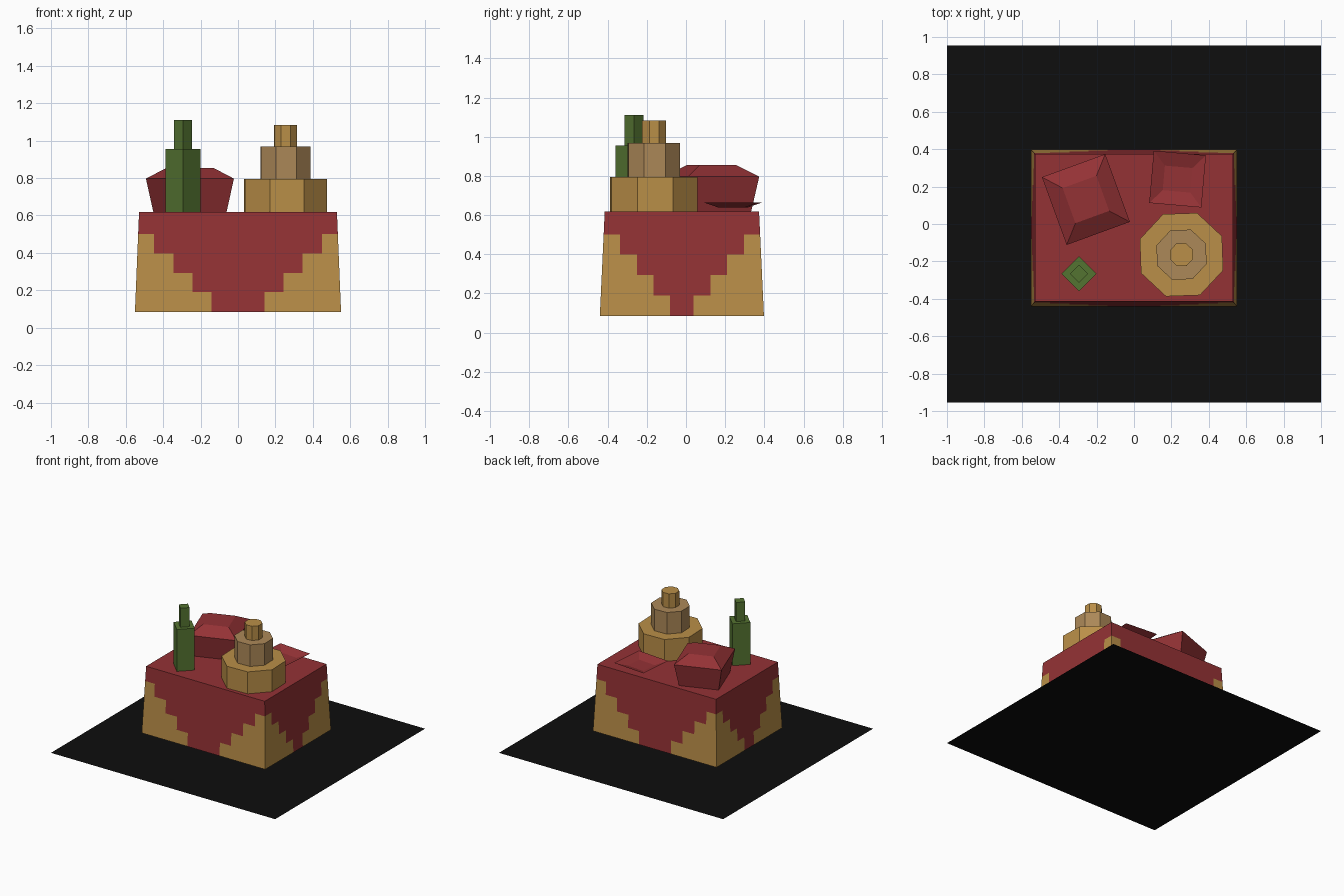
import bpy, bmesh, math

if "Cube" in bpy.data.objects:
    bpy.data.objects.remove(bpy.data.objects["Cube"])


def material(name, rgb):
    m = bpy.data.materials.new(name)
    lin = [(c / 255 / 12.92) if c < 11 else ((c / 255 + 0.055) / 1.055) ** 2.4 for c in rgb]
    m.diffuse_color = (*lin, 1)
    m.use_nodes = True
    m.node_tree.nodes["Principled BSDF"].inputs["Base Color"].default_value = m.diffuse_color
    return m


RED = material("cloth_red", (148, 50, 53))
GOLD = material("gold_tan", (186, 143, 72))
BROWN = material("dull_brown", (172, 136, 88))
GREEN = material("bottle_green", (84, 115, 49))
BLACK = material("mat_black", (14, 14, 14))


def add_object(name, bm, mats):
    me = bpy.data.meshes.new(name)
    bm.to_mesh(me)
    bm.free()
    for m in mats:
        me.materials.append(m)
    ob = bpy.data.objects.new(name, me)
    bpy.context.collection.objects.link(ob)
    return ob


def loft(name, center, rings, sides, turn, mat, cap_top=True, flip=False):
    """Stack of regular polygon rings given as (z, x radius, y radius), turned about z."""
    bm = bmesh.new()
    t = math.radians(turn)
    start = math.pi / sides
    loops = []
    for z, rx, ry in rings:
        loop = []
        for i in range(sides):
            a = start + 2 * math.pi * i / sides
            x, y = rx * math.cos(a), ry * math.sin(a)
            loop.append(bm.verts.new((center[0] + x * math.cos(t) - y * math.sin(t),
                                      center[1] + x * math.sin(t) + y * math.cos(t), z)))
        loops.append(loop)
    for lo, hi in zip(loops, loops[1:]):
        for i in range(sides):
            j = (i + 1) % sides
            bm.faces.new((lo[i], lo[j], hi[j], hi[i]))
    bm.faces.new(loops[0][::-1])
    if cap_top:
        bm.faces.new(loops[-1])
    if flip:
        bmesh.ops.reverse_faces(bm, faces=bm.faces[:])
    return add_object(name, bm, [mat])


# Flat floor mat
bm = bmesh.new()
bm.faces.new([bm.verts.new((x, y, 0)) for x, y in
              ((-1, -0.955), (1, -0.955), (1, 0.955), (-1, 0.955))])
add_object("floor_mat", bm, [BLACK])

# Draped table: tapered block, red cloth with stepped tan corners
rows = [0.084, 0.19, 0.293, 0.398, 0.50, 0.618]
CY = -0.021


def half(axis, z):
    f = (z - rows[0]) / (rows[-1] - rows[0])
    return (0.551 - 0.022 * f, 0.419 - 0.025 * f)[axis]


bm = bmesh.new()
steps = ([0.143, 0.242, 0.345, 0.448], [0.06, 0.145, 0.23, 0.317])
for axis in (0, 1):
    s = steps[axis]
    inner = [-v for v in s[::-1]] + s
    for sign in (-1, 1):
        grid = []
        for z in rows:
            h, depth = half(axis, z), sign * half(1 - axis, z)
            us = [-h] + inner + [h]
            grid.append([bm.verts.new((u, depth + CY, z) if axis == 0 else (depth, u + CY, z))
                         for u in us])
        for r in range(len(rows) - 1):
            for c in range(len(inner) + 1):
                f = bm.faces.new((grid[r][c], grid[r][c + 1], grid[r + 1][c + 1], grid[r + 1][c]))
                mid = f.calc_center_median()
                u = abs(mid.x) if axis == 0 else abs(mid.y - CY)
                f.material_index = int(r < len(s) and u > s[r])
bmesh.ops.remove_doubles(bm, verts=bm.verts[:], dist=0.0005)
bmesh.ops.holes_fill(bm, edges=[e for e in bm.edges if e.is_boundary], sides=0)
for f in bm.faces:
    zs = [v.co.z for v in f.verts]
    if max(zs) - min(zs) < 0.001:
        f.material_index = 0
bmesh.ops.recalc_face_normals(bm, faces=bm.faces[:])
add_object("draped_table", bm, [RED, GOLD])

# Three-tier octagonal stack
tiers = [("lower", 0.618, 0.795, 0.238, GOLD),
         ("middle", 0.795, 0.969, 0.143, BROWN),
         ("upper", 0.969, 1.084, 0.066, GOLD)]
for part, z0, z1, r, mat in tiers:
    loft(part + "_tier", (0.254, -0.164), [(z0, r, r), (z1, r, r)], 8, 2, mat)

# Square bottle with neck
loft("bottle", (-0.294, -0.266),
     [(0.618, 0.094, 0.094), (0.956, 0.094, 0.094), (0.956, 0.048, 0.048), (1.11, 0.048, 0.048)],
     4, 45, GREEN)

# Loaf-shaped block, widest below its sloped top
Q = math.sqrt(0.5)
loft("loaf", (-0.257, 0.131),
     [(0.618, 0.15 / Q, 0.16 / Q), (0.797, 0.18 / Q, 0.193 / Q), (0.855, 0.096 / Q, 0.1 / Q)],
     4, 20, RED)

# Shallow open dish
loft("shallow_dish", (0.233, 0.24),
     [(0.638, 0.074 / Q, 0.066 / Q), (0.665, 0.14 / Q, 0.14 / Q)],
     4, -5, RED, cap_top=False, flip=True)
